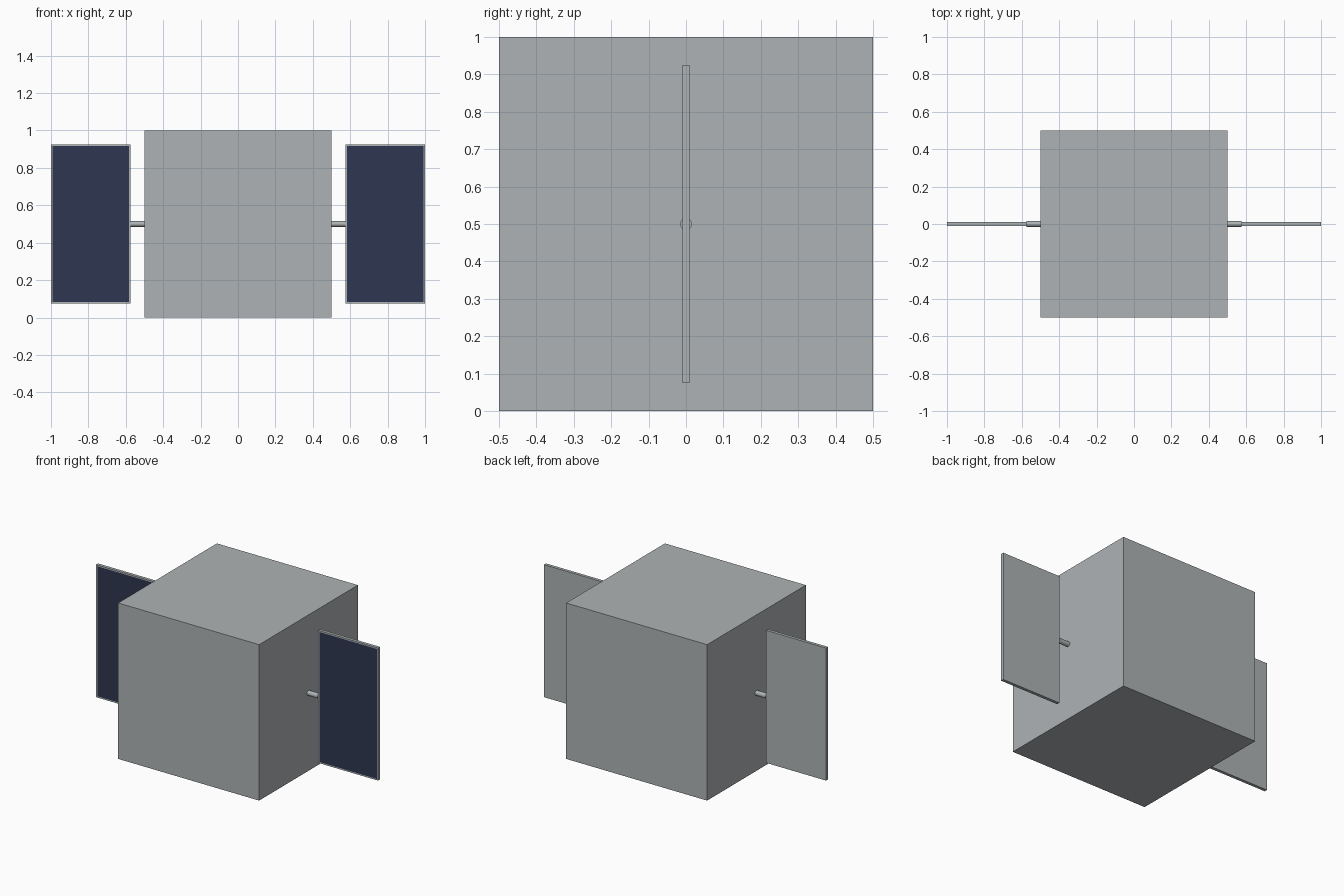
import bpy, bmesh, math
from mathutils import Matrix, Vector

if "Cube" in bpy.data.objects:
    bpy.data.objects.remove(bpy.data.objects["Cube"], do_unlink=True)


def material(name, rgb):
    m = bpy.data.materials.new(name)
    m.use_nodes = True
    m.diffuse_color = (*rgb, 1)
    m.node_tree.nodes["Principled BSDF"].inputs["Base Color"].default_value = (*rgb, 1)
    return m


grey = material("metal grey", (0.42, 0.45, 0.46))
navy = material("solar cell navy", (0.028, 0.038, 0.085))


def finish(bm, name, *mats):
    mesh = bpy.data.meshes.new(name)
    bm.to_mesh(mesh)
    bm.free()
    for m in mats:
        mesh.materials.append(m)
    obj = bpy.data.objects.new(name, mesh)
    bpy.context.collection.objects.link(obj)
    return obj


def box(center, size):
    bm = bmesh.new()
    bmesh.ops.create_cube(bm, size=1, matrix=Matrix.Translation(center) @ Matrix.Diagonal((*size, 1)))
    return bm


# Cubic body
finish(box((0, 0, 0.5), (1, 1, 1)), "body", grey)

for side, s in (("left", 1), ("right", -1)):
    # Thin panel with framed cells on its front face
    bm = box((s * 0.7875, 0, 0.5), (0.425, 0.02, 0.85))
    bm.normal_update()
    front = next(f for f in bm.faces if f.normal.y < -0.9)
    bmesh.ops.inset_individual(bm, faces=[front], thickness=0.012)
    front.material_index = 1
    finish(bm, side + "_solar_panel", grey, navy)

    # Short round arm joining the panel to the body
    bm = bmesh.new()
    place = Matrix.Translation((s * 0.5375, 0, 0.5)) @ Matrix.Rotation(math.pi / 2, 4, "Y")
    bmesh.ops.create_cone(bm, cap_ends=True, segments=16, radius1=0.016, radius2=0.016,
                          depth=0.075, matrix=place)
    finish(bm, side + "_arm", grey)
